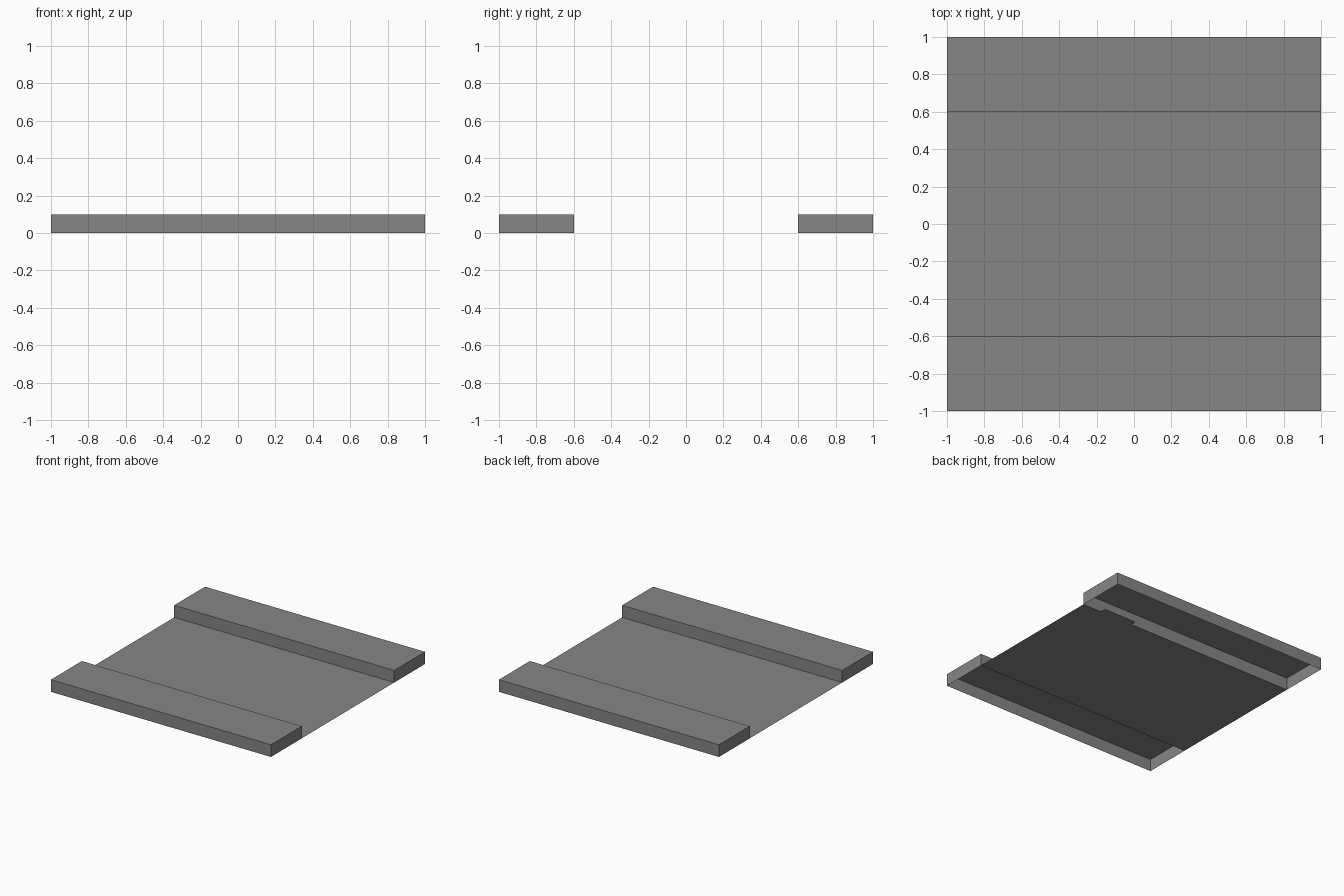
import bpy
import bmesh
from mathutils import Matrix, Vector

cube = bpy.data.objects.get("Cube")
if cube:
    bpy.data.objects.remove(cube, do_unlink=True)

# Single flat grey
GREY = (0.24, 0.24, 0.24, 1)
grey = bpy.data.materials.new("plain_grey")
grey.use_nodes = True
grey.diffuse_color = GREY
grey.node_tree.nodes["Principled BSDF"].inputs["Base Color"].default_value = GREY


def finish(name, bm):
    mesh = bpy.data.meshes.new(name)
    bm.to_mesh(mesh)
    bm.free()
    mesh.materials.append(grey)
    obj = bpy.data.objects.new(name, mesh)
    bpy.context.collection.objects.link(obj)


def flat_sheet(name, center, size):
    bm = bmesh.new()
    scale = Matrix.Diagonal((size[0], size[1], 1, 1))
    bmesh.ops.create_grid(bm, x_segments=1, y_segments=1, size=0.5,
                          matrix=Matrix.Translation(center) @ scale)
    finish(name, bm)


def hollow_kerb(name, center, size):
    # Box shell, open underneath
    bm = bmesh.new()
    scale = Matrix.Diagonal((*size, 1))
    bmesh.ops.create_cube(bm, size=1, matrix=Matrix.Translation(center) @ scale)
    bm.normal_update()
    under = [f for f in bm.faces if f.normal.z < -0.5]
    bmesh.ops.delete(bm, geom=under, context='FACES_ONLY')
    finish(name, bm)


# Raised kerbs along the front and back
for name, side in (("front_kerb", -1), ("back_kerb", 1)):
    hollow_kerb(name, Vector((0, 0.8 * side, 0.05)), (2, 0.4, 0.1))

# Road surface between the kerbs
flat_sheet("road_surface", Vector((0, 0, 0.0005)), (2, 1.2))

# Small drain plate tucked against the back kerb
flat_sheet("drain_plate", Vector((0.68, 0.575, 0)), (0.3, 0.15))
